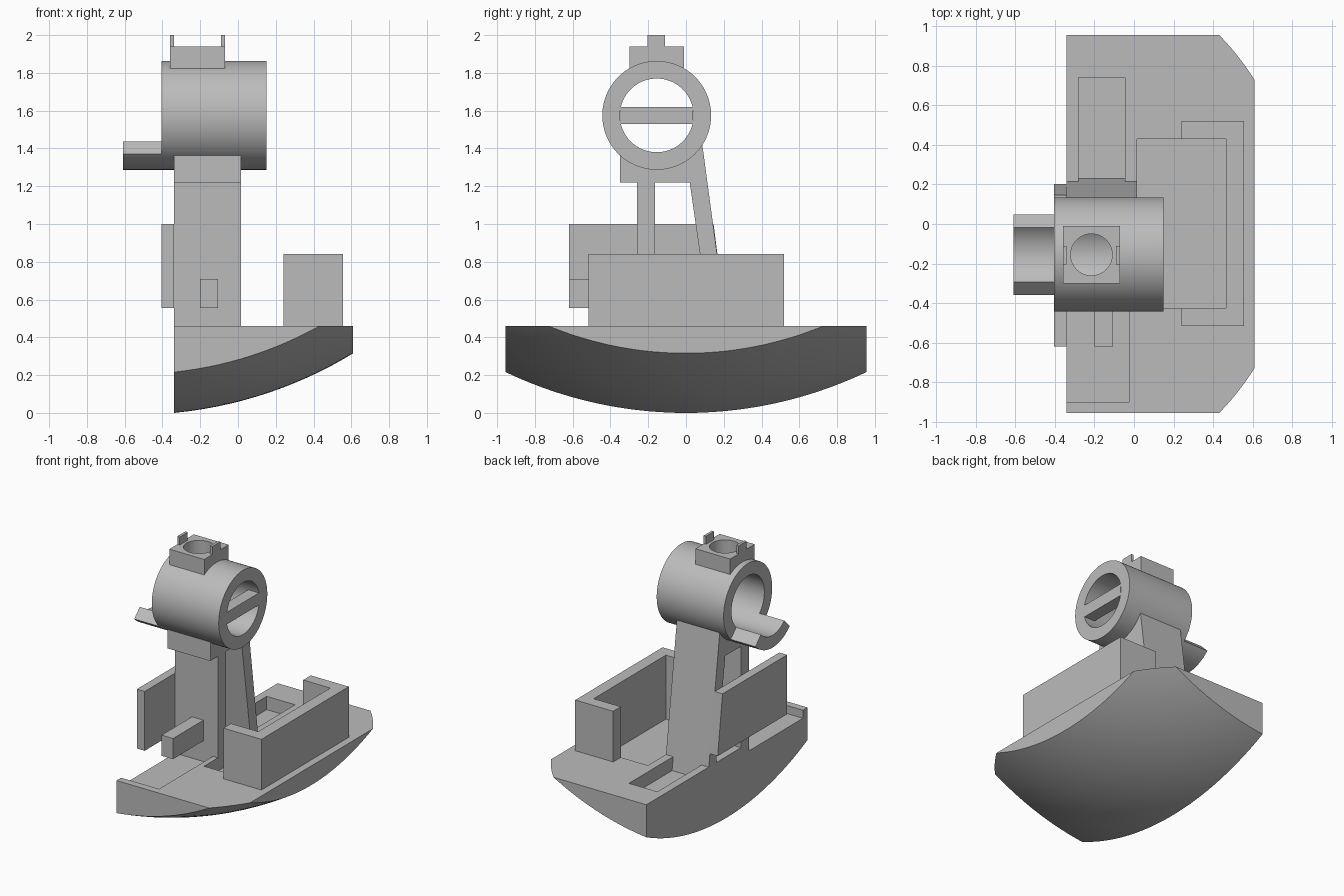
import bpy, bmesh, math
from mathutils import Matrix

cube = bpy.data.objects.get("Cube")
if cube:
    bpy.data.objects.remove(cube, do_unlink=True)

grey = bpy.data.materials.new("plain grey")
grey.use_nodes = True
grey.diffuse_color = (0.5, 0.5, 0.5, 1)
grey.node_tree.nodes["Principled BSDF"].inputs["Base Color"].default_value = (0.5, 0.5, 0.5, 1)

AXIS_Y, AXIS_Z = -0.155, 1.575      # tube axis
OUTER, BORE = 0.288, 0.195
LEFT, RIGHT = -0.34, 0.015          # column width


def finish(name, bm):
    bmesh.ops.recalc_face_normals(bm, faces=bm.faces)
    mesh = bpy.data.meshes.new(name)
    bm.to_mesh(mesh)
    bm.free()
    mesh.materials.append(grey)
    obj = bpy.data.objects.new(name, mesh)
    bpy.context.collection.objects.link(obj)
    return obj


def box(name, x, y, z):
    bm = bmesh.new()
    bmesh.ops.create_cube(bm, size=1)
    for v in bm.verts:
        v.co = [lo + (c + 0.5) * (hi - lo) for c, (lo, hi) in zip(v.co, (x, y, z))]
    return finish(name, bm)


def prism(name, outline, lo, hi, axis="x"):
    """Extrude a (y, z) outline along x, or an (x, y) outline along z."""
    bm = bmesh.new()
    place = (lambda a, b: (lo, a, b)) if axis == "x" else (lambda a, b: (a, b, lo))
    face = bm.faces.new([bm.verts.new(place(a, b)) for a, b in outline])
    moved = bmesh.ops.extrude_face_region(bm, geom=[face])["geom"]
    step = (hi - lo, 0, 0) if axis == "x" else (0, 0, hi - lo)
    bmesh.ops.translate(bm, vec=step, verts=[g for g in moved if isinstance(g, bmesh.types.BMVert)])
    return finish(name, bm)


def arc(radius, start, end, steps, cx=AXIS_Y, cy=AXIS_Z):
    angles = [math.radians(start + (end - start) * i / steps) for i in range(steps + 1)]
    return [(cx + radius * math.cos(a), cy + radius * math.sin(a)) for a in angles]


def carve(obj, cutters, operation="DIFFERENCE"):
    bpy.context.view_layer.objects.active = obj
    for cutter in cutters:
        mod = obj.modifiers.new("cut", "BOOLEAN")
        mod.operation, mod.solver, mod.object = operation, "EXACT", cutter
        bpy.ops.object.modifier_apply(modifier=mod.name)
        bpy.data.objects.remove(cutter, do_unlink=True)


def smooth(obj):
    bpy.ops.object.select_all(action="DESELECT")
    obj.select_set(True)
    bpy.context.view_layer.objects.active = obj
    bpy.ops.object.shade_smooth_by_angle(angle=math.radians(30))


# Base: slab with a spherical underside and three pockets in its top
base = box("base", (LEFT, 0.61), (-0.955, 0.955), (-0.1, 0.46))
bm = bmesh.new()
bmesh.ops.create_uvsphere(bm, u_segments=128, v_segments=96, radius=2.23,
                          matrix=Matrix.Translation((-0.55, 0, 2.22)))
carve(base, [finish("underside_cutter", bm)], "INTERSECT")
carve(base, [
    box("front_pocket", (-0.5, -0.025), (-0.9, -0.26), (0.4, 0.6)),
    box("centre_pocket", (RIGHT, 0.465), (-0.425, 0.43), (0.36, 0.6)),
    box("back_pocket", (-0.28, -0.045), (0.18, 0.74), (0.36, 0.6)),
])
smooth(base)

# Three-sided wall around the centre pocket
prism("side_wall", [(0.24, -0.515), (0.555, -0.515), (0.555, 0.52), (0.24, 0.52),
                    (0.24, 0.43), (0.465, 0.43), (0.465, -0.425), (0.24, -0.425)],
      0.46, 0.84, "z")

# Column: upright front leg, slanted back leg and a saddle under the tube
legs = [(-0.35, 1.22), (-0.26, 1.22), (-0.26, 0.36), (-0.165, 0.36), (-0.165, 1.22),
        (0.02, 1.22), (0.142, 0.36), (0.229, 0.36)]
smooth(prism("column", legs + arc(OUTER - 0.004, -32, -133, 24), LEFT, RIGHT))

# Plate along the column, its back edge following the slanted leg
prism("side_plate", [(-0.62, 0.555), (0.203, 0.555), (0.146, 1.0), (-0.62, 1.0)], -0.405, LEFT)
box("front_peg", (-0.2, -0.105), (-0.62, -0.25), (0.555, 0.71))

# Tube with a through bore and a round opening on top
tube = prism("tube", arc(OUTER, 0, 357.1875, 127), -0.405, 0.15)
mount = box("top_mount", (-0.36, -0.07), (-0.3, -0.01), (1.82, 1.94))
hole = arc(0.105, 0, 354.375, 63, -0.215, AXIS_Y)
carve(tube, [prism("bore", arc(BORE, 0, 357.1875, 127), -0.6, 0.4),
             prism("tube_hole", hole, AXIS_Z, 2.1, "z")])
carve(mount, [prism("mount_hole", hole, 1.7, 2.1, "z")])
smooth(tube)
smooth(mount)

# Crossbar in the open end of the tube
box("crossbar", (0.06, 0.15), (AXIS_Y - 0.193, AXIS_Y + 0.193), (1.53, 1.62))

# Quarter-round lip continuing the tube floor
smooth(prism("tube_lip", arc(OUTER, -135, -45, 32) + arc(BORE, -45, -135, 32), -0.61, -0.405))

# Pair of tabs on the mount
for side, x in (("right", -0.36), ("left", -0.09)):
    box(side + "_tab", (x, x + 0.02), (-0.205, -0.11), (1.94, 2.0))
